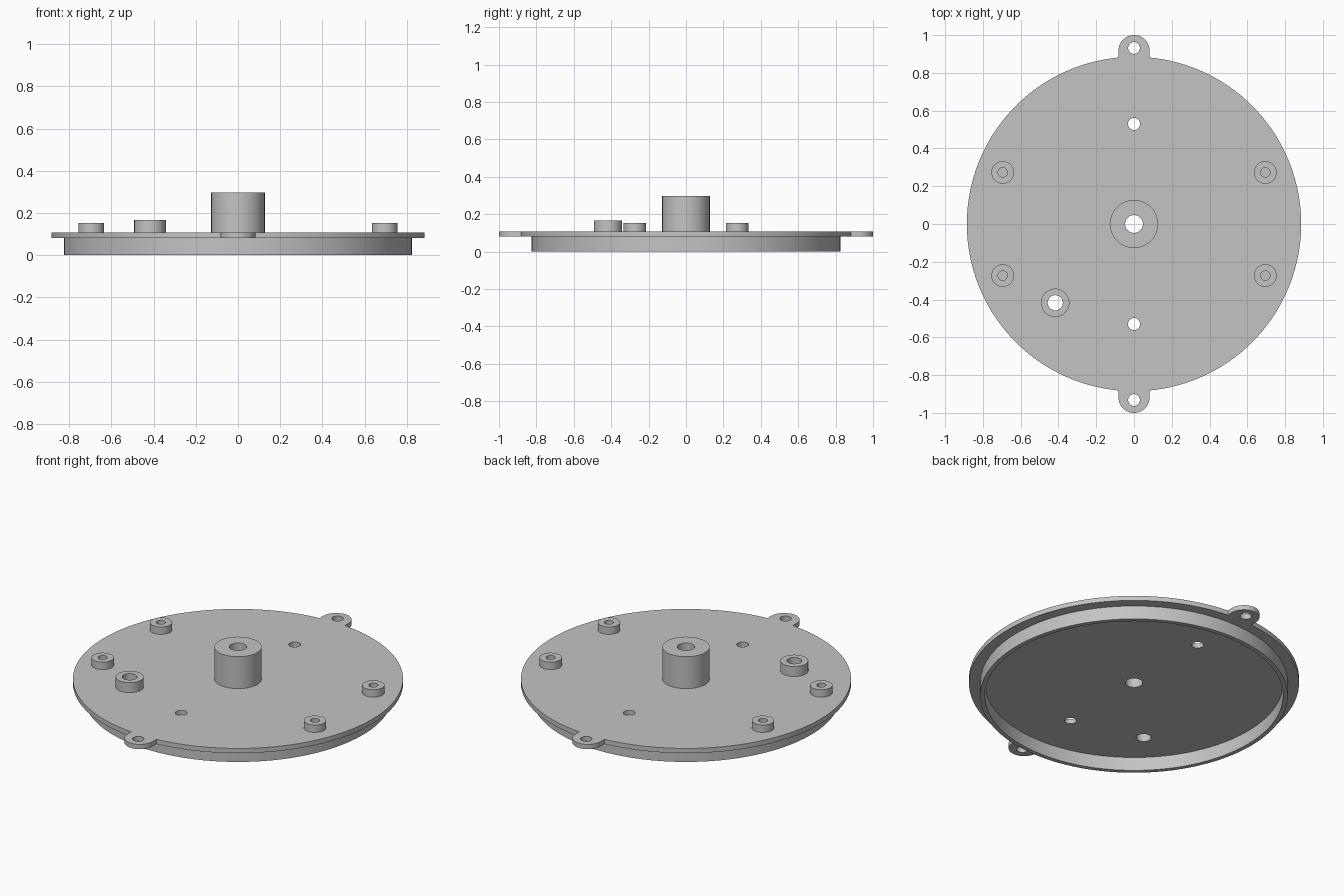
import bpy, bmesh
from math import sin, cos, pi, asin, radians

if "Cube" in bpy.data.objects:
    bpy.data.objects.remove(bpy.data.objects["Cube"], do_unlink=True)

PLATE_R, PLATE_LOW, PLATE_TOP = 0.885, 0.08, 0.108
LUG_R, LUG_HOLE_Y = 0.083, 0.932

grey = bpy.data.materials.new("matte grey")
grey.use_nodes = True
grey.diffuse_color = (0.55, 0.55, 0.55, 1)
grey.node_tree.nodes["Principled BSDF"].inputs["Base Color"].default_value = (0.55, 0.55, 0.55, 1)


def arc(cx, cy, r, start, end, n):
    """Points along an arc, both ends included."""
    return [(cx + r * cos(start + (end - start) * i / n),
             cy + r * sin(start + (end - start) * i / n)) for i in range(n + 1)]


def circle(cx, cy, r, n=48):
    return arc(cx, cy, r, 0, 2 * pi, n)[:-1]


def finish(obj):
    bpy.ops.object.select_all(action='DESELECT')
    obj.select_set(True)
    bpy.context.view_layer.objects.active = obj
    obj.data.materials.clear()
    obj.data.materials.append(grey)
    bpy.ops.object.shade_smooth_by_angle(angle=radians(30))


def add_plate(name, loops, low, high):
    """Flat plate: the first loop is the outline, the others are holes."""
    curve = bpy.data.curves.new(name, 'CURVE')
    curve.dimensions = '2D'
    curve.fill_mode = 'BOTH'
    curve.extrude = (high - low) / 2
    for loop in loops:
        spline = curve.splines.new('POLY')
        spline.points.add(len(loop) - 1)
        for point, (x, y) in zip(spline.points, loop):
            point.co = (x, y, 0, 1)
        spline.use_cyclic_u = True
    temp = bpy.data.objects.new(name + "_curve", curve)
    bpy.context.collection.objects.link(temp)
    bpy.context.view_layer.update()
    graph = bpy.context.evaluated_depsgraph_get()
    mesh = bpy.data.meshes.new_from_object(temp.evaluated_get(graph))
    bpy.data.objects.remove(temp, do_unlink=True)
    bm = bmesh.new()
    bm.from_mesh(mesh)
    bmesh.ops.remove_doubles(bm, verts=bm.verts, dist=1e-5)
    bmesh.ops.recalc_face_normals(bm, faces=bm.faces)
    bmesh.ops.translate(bm, verts=bm.verts, vec=(0, 0, (low + high) / 2))
    bm.to_mesh(mesh)
    bm.free()
    mesh.name = name
    obj = bpy.data.objects.new(name, mesh)
    bpy.context.collection.objects.link(obj)
    finish(obj)


def add_tube(name, x, y, outer, inner, seat, end, n=48):
    """Tube standing on (or hanging from) the plate, open where it meets it."""
    bm = bmesh.new()
    rings = [[bm.verts.new((px, py, z)) for px, py in circle(x, y, r, n)]
             for r, z in ((outer, seat), (outer, end), (inner, end), (inner, seat))]
    for a, b in zip(rings, rings[1:]):
        for i in range(n):
            j = (i + 1) % n
            bm.faces.new((a[i], a[j], b[j], b[i]))
    if end < seat:
        bmesh.ops.reverse_faces(bm, faces=bm.faces)
    mesh = bpy.data.meshes.new(name)
    bm.to_mesh(mesh)
    bm.free()
    obj = bpy.data.objects.new(name, mesh)
    bpy.context.collection.objects.link(obj)
    finish(obj)


# Round plate outline with a rounded lug at the front and back
gap = asin(LUG_R / PLATE_R)
half = arc(0, 0, PLATE_R, -pi / 2 + gap, pi / 2 - gap, 80)
half += arc(0, 1 - LUG_R, LUG_R, 0, pi, 24)
outline = half + [(-x, -y) for x, y in half]

# Holes through the plate
holes = [circle(0, 0, 0.047), circle(-0.417, -0.417, 0.04)]
for side in (-1, 1):
    holes += [circle(0, side * 0.53, 0.032), circle(0, side * LUG_HOLE_Y, 0.031)]
add_plate("cover_plate", [outline] + holes, PLATE_LOW, PLATE_TOP)

# Locating rim underneath
add_tube("lower_rim", 0, 0, 0.825, 0.80, PLATE_LOW, 0, 160)

# Bosses on top
add_tube("centre_boss", 0, 0, 0.127, 0.047, PLATE_TOP, 0.297)
add_tube("offset_boss", -0.417, -0.417, 0.075, 0.04, PLATE_TOP, 0.167)
for sx, side in ((-1, "right"), (1, "left")):
    for sy, end in ((-1, "front"), (1, "back")):
        add_tube(f"screw_boss_{end}_{side}", sx * 0.695, sy * 0.273,
                 0.06, 0.025, PLATE_TOP, 0.152)
